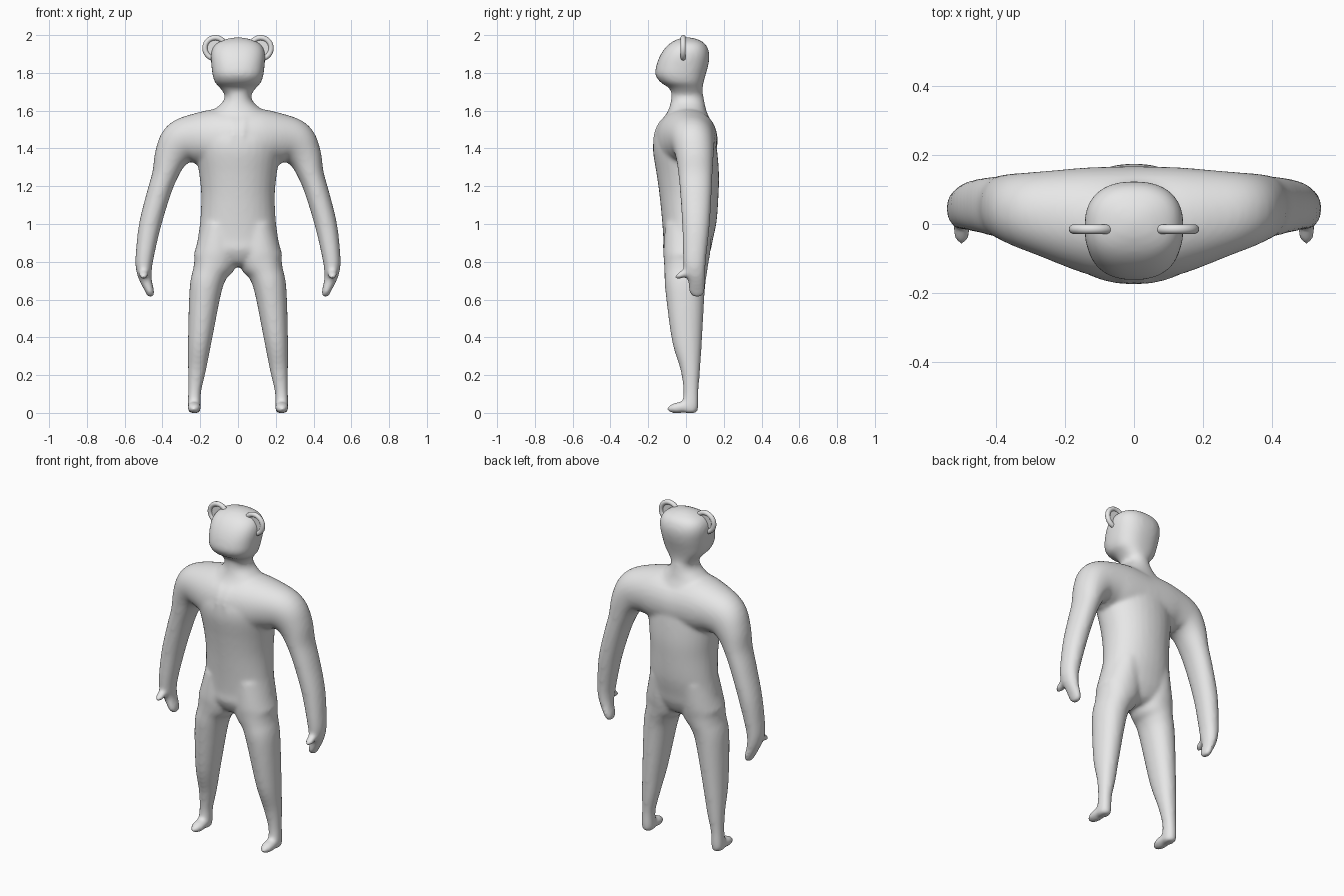
import bpy, bmesh, math
from mathutils import Matrix, Vector

if "Cube" in bpy.data.objects:
    bpy.data.objects.remove(bpy.data.objects["Cube"])

grey = bpy.data.materials.new("plain_grey")
grey.diffuse_color = (0.8, 0.8, 0.8, 1)
grey.use_nodes = True
grey.node_tree.nodes["Principled BSDF"].inputs["Base Color"].default_value = grey.diffuse_color


def resample(rows, steps=5):
    """Catmull-Rom interpolation of section rows."""
    p = [rows[0]] + rows + [rows[-1]]
    out = []
    for i in range(1, len(p) - 2):
        for s in range(steps):
            t = s / steps
            out.append([0.5 * (2 * b + (c - a) * t + (2 * a - 5 * b + 4 * c - d) * t * t
                               + (3 * b - a - 3 * c + d) * t ** 3)
                        for a, b, c, d in zip(*p[i - 1:i + 3])])
    return out + [list(rows[-1])]


def tube(bm, rows, power=2.0, side=1, n=32):
    """Loft of sections (x, z, half width, front y, back y) across the path in the xz plane."""
    rows = resample(rows)
    rings = []
    for i, (x, z, half, front, back) in enumerate(rows):
        a, b = rows[max(i - 1, 0)], rows[min(i + 1, len(rows) - 1)]
        t = Vector((b[0] - a[0], b[1] - a[1])).normalized()
        ring = []
        for k in range(n):
            ang = 2 * math.pi * k / n
            c, s = math.cos(ang), math.sin(ang)
            u = max(half, 0.004) * math.copysign(abs(c) ** (2 / power), c)
            v = (back - front) / 2 * math.copysign(abs(s) ** (2 / power), s)
            ring.append(bm.verts.new((side * (x - t.y * u), (front + back) / 2 + v, z + t.x * u)))
        rings.append(ring)
    for r, q in zip(rings, rings[1:]):
        for k in range(n):
            bm.faces.new((r[k], r[(k + 1) % n], q[(k + 1) % n], q[k]))
    bm.faces.new(rings[0])
    bm.faces.new(rings[-1])


def blob(bm, centre, radii, tilt=0):
    m = Matrix.Translation(centre) @ Matrix.Rotation(tilt, 4, 'X') @ Matrix.Diagonal((*radii, 1))
    bmesh.ops.create_uvsphere(bm, u_segments=24, v_segments=16, radius=1, matrix=m)


def finish(bm, name):
    bmesh.ops.recalc_face_normals(bm, faces=bm.faces)
    me = bpy.data.meshes.new(name)
    bm.to_mesh(me)
    bm.free()
    me.materials.append(grey)
    me.polygons.foreach_set("use_smooth", [True] * len(me.polygons))
    ob = bpy.data.objects.new(name, me)
    bpy.context.collection.objects.link(ob)
    return ob


# Section rows
torso = [(0, .775, .05, -.05, .06), (0, .80, .12, -.09, .10), (0, .86, .21, -.12, .13),
         (0, .92, .213, -.12, .143), (0, 1.02, .20, -.127, .163), (0, 1.15, .195, -.14, .172),
         (0, 1.26, .205, -.155, .175), (0, 1.39, .225, -.175, .165), (0, 1.47, .23, -.165, .15),
         (0, 1.55, .20, -.125, .128), (0, 1.60, .135, -.095, .108), (0, 1.65, .078, -.08, .097),
         (0, 1.70, .07, -.078, .088)]
head = [(0, 1.68, .065, -.07, .085), (0, 1.72, .095, -.09, .088), (0, 1.75, .122, -.135, .093),
        (0, 1.79, .135, -.162, .104), (0, 1.84, .141, -.157, .118), (0, 1.89, .144, -.138, .124),
        (0, 1.93, .136, -.112, .116), (0, 1.96, .11, -.08, .095), (0, 1.98, .06, -.04, .055),
        (0, 1.988, .015, -.005, .02)]
arm = [(-.03, 1.44, .165, -.175, .168), (.12, 1.45, .16, -.15, .165), (.22, 1.45, .135, -.115, .157),
       (.30, 1.425, .122, -.08, .15), (.352, 1.36, .092, -.055, .146), (.388, 1.258, .068, -.04, .14),
       (.425, 1.145, .062, -.03, .135), (.468, .985, .058, -.02, .125), (.495, .82, .048, -.016, .107),
       (.497, .75, .041, -.01, .102), (.487, .70, .032, .01, .10), (.469, .65, .024, .014, .10),
       (.462, .625, .02, .025, .092), (.46, .612, .008, .045, .075)]
leg = [(.10, 1.0, .09, -.11, .14), (.113, .86, .112, -.12, .13), (.125, .80, .115, -.117, .12),
       (.147, .745, .093, -.114, .112), (.172, .65, .085, -.11, .10), (.202, .385, .063, -.075, .085),
       (.217, .23, .048, -.03, .075), (.229, .12, .035, -.014, .067), (.232, .05, .035, -.02, .067),
       (.232, .015, .034, -.02, .064), (.232, 0, .026, -.01, .055)]

# Body: overlapping lofts fused into one smooth skin
bm = bmesh.new()
tube(bm, torso, 2.1)
tube(bm, head, 2.4)
for side in (-1, 1):
    tube(bm, arm, 2.1, side)
    tube(bm, leg, 2.1, side)
    blob(bm, (side * .232, -.03, .029), (.037, .074, .03), math.radians(8))    # foot
    blob(bm, (side * .50, -.012, .737), (.026, .055, .02), math.radians(25))   # thumb
body = finish(bm, "body")
remesh = body.modifiers.new("fuse", 'REMESH')
remesh.mode = 'VOXEL'
remesh.voxel_size = 0.01
remesh.use_smooth_shade = True
smooth = body.modifiers.new("soften", 'SMOOTH')
smooth.factor = 0.5
smooth.iterations = 12

# Ears: round rims with thin recessed discs
for side, label in ((-1, "left"), (1, "right")):
    centre = Vector((side * .12, -.015, 1.931))
    bm = bmesh.new()
    n, m = 40, 14
    rim = [[bm.verts.new(centre + Vector((
        (.055 + .014 * math.cos(b)) * math.cos(a), .014 * math.sin(b),
        (.055 + .014 * math.cos(b)) * math.sin(a))))
        for b in (2 * math.pi * j / m for j in range(m))]
        for a in (2 * math.pi * i / n for i in range(n))]
    for i in range(n):
        for j in range(m):
            r, q = rim[i], rim[(i + 1) % n]
            bm.faces.new((r[j], r[(j + 1) % m], q[(j + 1) % m], q[j]))
    finish(bm, label + "_ear_rim")
    bm = bmesh.new()
    bmesh.ops.create_cone(bm, cap_ends=True, segments=n, radius1=.053, radius2=.053, depth=.008,
                          matrix=Matrix.Translation(centre) @ Matrix.Rotation(math.pi / 2, 4, 'X'))
    disc = finish(bm, label + "_ear_disc")
    disc.data.polygons.foreach_set("use_smooth", [False] * len(disc.data.polygons))
